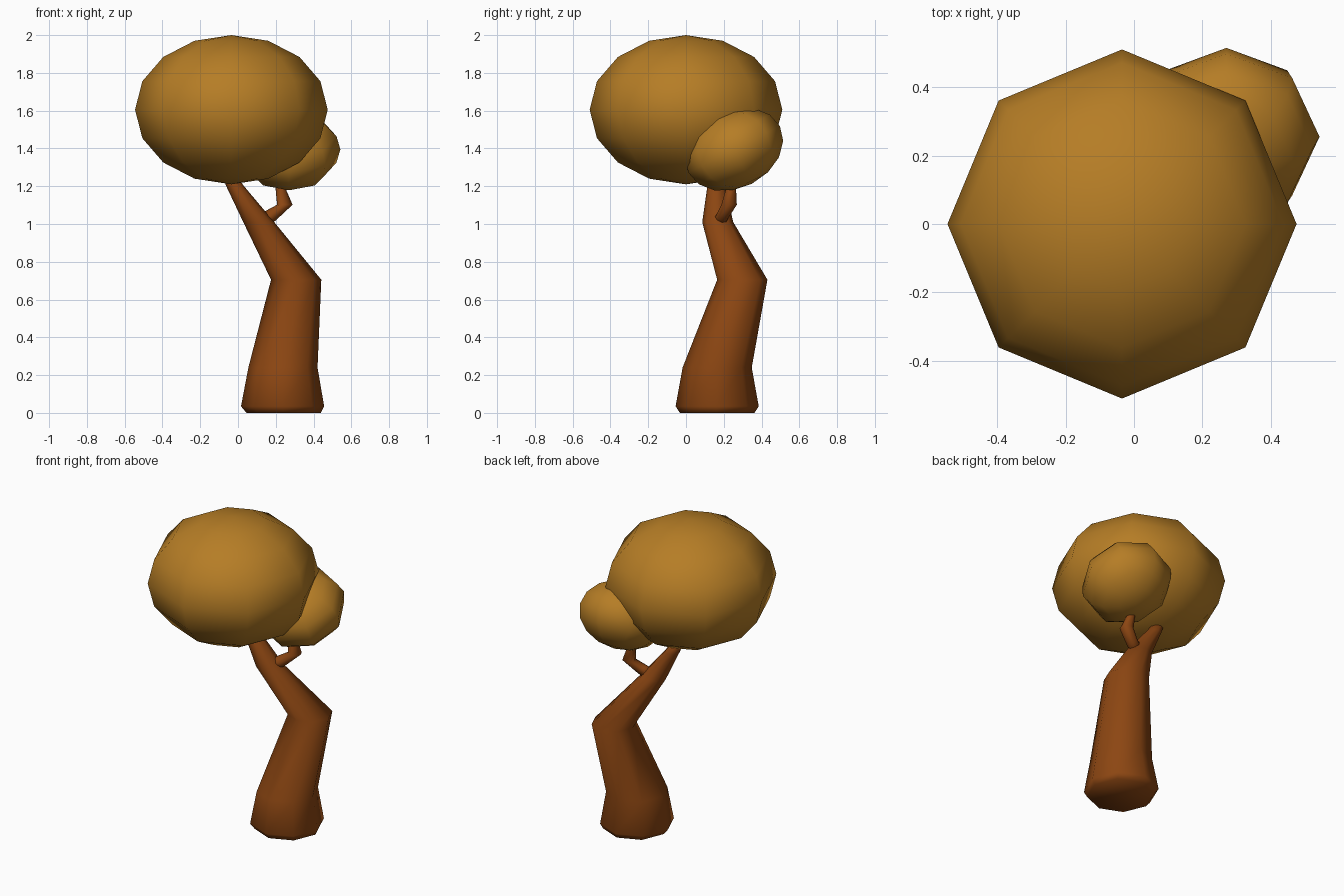
import bpy, bmesh, math
from mathutils import Vector, Matrix

if "Cube" in bpy.data.objects:
    bpy.data.objects.remove(bpy.data.objects["Cube"])


def material(name, color):
    m = bpy.data.materials.new(name)
    m.diffuse_color = (*color, 1)
    m.use_nodes = True
    m.node_tree.nodes["Principled BSDF"].inputs["Base Color"].default_value = m.diffuse_color
    return m


BARK = material("brown bark", (0.262, 0.061, 0.006))
LEAF = material("golden leaves", (0.465, 0.205, 0.019))


def finish(bm, name, mat):
    bmesh.ops.recalc_face_normals(bm, faces=bm.faces)
    for f in bm.faces:
        f.smooth = True
    me = bpy.data.meshes.new(name)
    bm.to_mesh(me)
    bm.free()
    me.materials.append(mat)
    ob = bpy.data.objects.new(name, me)
    bpy.context.collection.objects.link(ob)
    return ob


def limb(name, sections, sides):
    """Tube through (x, y, z, radius, lean about y in degrees) sections."""
    bm = bmesh.new()
    rings = []
    for x, y, z, r, lean in sections:
        rot = Matrix.Rotation(math.radians(lean), 3, 'Y')
        ring = []
        for i in range(sides):
            a = math.tau * i / sides
            p = rot @ Vector((r * math.cos(a), r * math.sin(a), 0))
            ring.append(bm.verts.new(p + Vector((x, y, z))))
        rings.append(ring)
    for lo, hi in zip(rings, rings[1:]):
        for i in range(sides):
            j = (i + 1) % sides
            bm.faces.new((lo[i], lo[j], hi[j], hi[i]))
    bm.faces.new(rings[0][::-1])
    bm.faces.new(rings[-1])
    return finish(bm, name, BARK)


def foliage(name, center, radius, height, tilt):
    """Eight-sided squashed ball, tilted about x."""
    bm = bmesh.new()
    bmesh.ops.create_uvsphere(bm, u_segments=8, v_segments=8, radius=1)
    bm.transform(Matrix.Translation(center)
                 @ Matrix.Rotation(math.radians(tilt), 4, 'X')
                 @ Matrix.Diagonal((radius, radius, height, 1)))
    return finish(bm, name, LEAF)


# Crooked trunk with a flared foot
limb("trunk", [
    (0.242, 0.165, 0.0, 0.197, 0),
    (0.236, 0.165, 0.035, 0.22, 0),
    (0.238, 0.165, 0.24, 0.183, 0),
    (0.308, 0.298, 0.705, 0.133, 0),
    (0.11, 0.168, 1.01, 0.082, 0),
    (-0.015, 0.16, 1.2, 0.047, 0),
    (-0.07, 0.157, 1.3, 0.03, 0),
], 8)

# Small bent side branch
limb("branch", [
    (0.12, 0.175, 1.01, 0.04, 50),
    (0.175, 0.195, 1.045, 0.036, 48),
    (0.248, 0.228, 1.102, 0.041, 0),
    (0.226, 0.238, 1.185, 0.027, 0),
    (0.21, 0.245, 1.28, 0.02, 0),
], 8)

# Leaf crowns
foliage("large_crown", (-0.035, 0, 1.605), 0.51, 0.395, 0)
foliage("small_crown", (0.27, 0.255, 1.395), 0.272, 0.205, 27)
